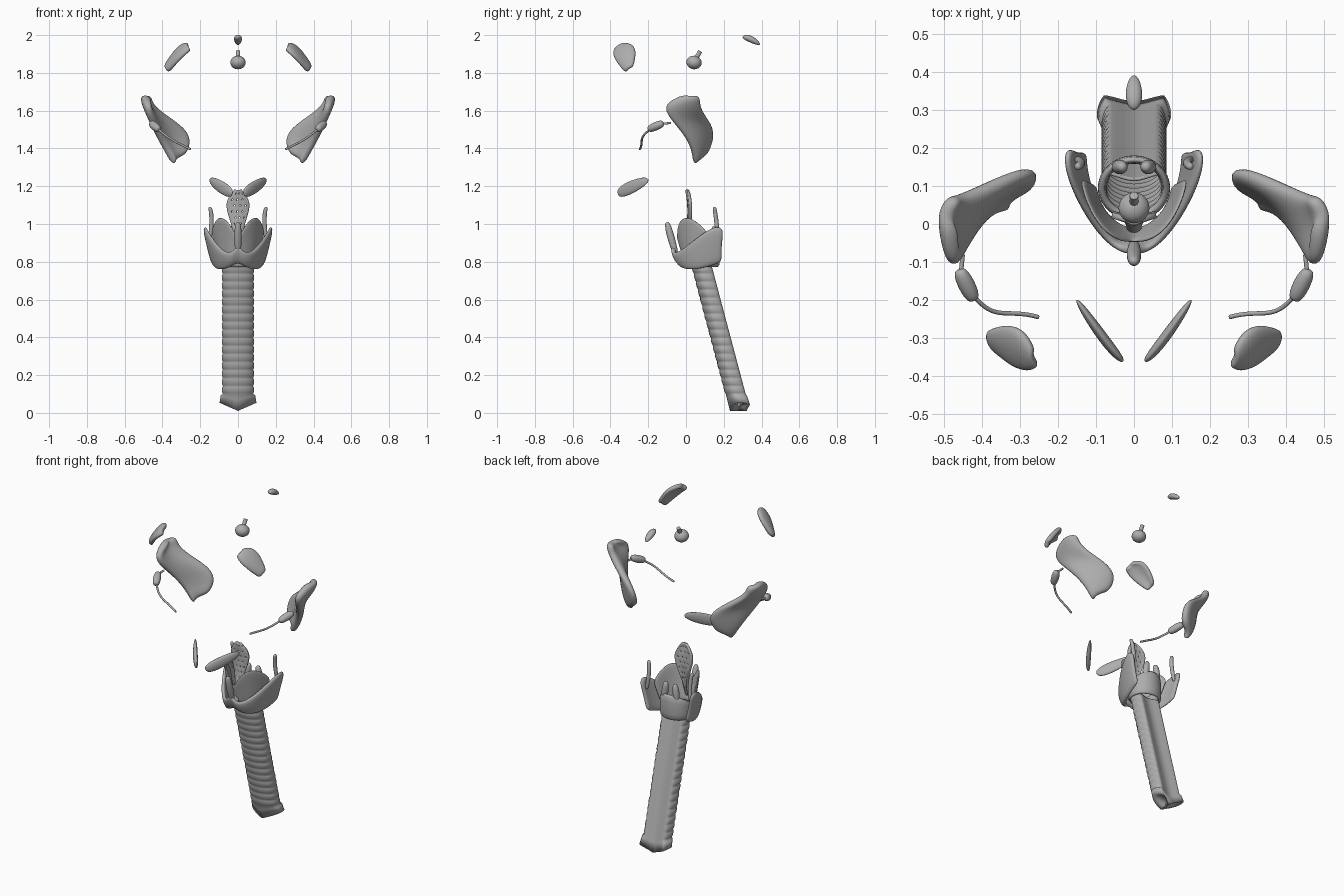
import bpy
import bmesh
import math
from mathutils import Vector

cube = bpy.data.objects.get("Cube")
if cube:
    bpy.data.objects.remove(cube, do_unlink=True)

grey = bpy.data.materials.new("soft_grey")
grey.use_nodes = True
grey.diffuse_color = (0.42, 0.42, 0.42, 1)
grey.node_tree.nodes["Principled BSDF"].inputs["Base Color"].default_value = grey.diffuse_color


def curve(points, t):
    """Smooth curve through a few evenly spaced points."""
    last = len(points) - 1
    total = Vector((0, 0, 0))
    for i, point in enumerate(points):
        weight = math.prod((t * last - j) / (i - j) for j in range(last + 1) if j != i)
        total += Vector(point) * weight
    return total


def circle(count):
    return [math.tau * k / count for k in range(count)]


def loft(name, rows, closed=False, caps=False, mirror=False, thickness=0, offset=0, levels=0, hole=None):
    """Skin rows of points, then mirror, thicken and round the result."""
    bm = bmesh.new()
    grid = [[bm.verts.new(point) for point in row] for row in rows]
    columns = len(grid[0])
    for i, (row, following) in enumerate(zip(grid, grid[1:])):
        for j in range(columns if closed else columns - 1):
            if hole and hole(i, j):
                continue
            k = (j + 1) % columns
            bm.faces.new((row[j], row[k], following[k], following[j]))
    if caps:
        bm.faces.new(grid[0])
        bm.faces.new(grid[-1])
    bmesh.ops.recalc_face_normals(bm, faces=bm.faces)
    mesh = bpy.data.meshes.new(name)
    bm.to_mesh(mesh)
    bm.free()
    mesh.materials.append(grey)
    mesh.shade_smooth()
    part = bpy.data.objects.new(name, mesh)
    bpy.context.collection.objects.link(part)
    if mirror:
        part.modifiers.new("mirror", "MIRROR")
    if thickness:
        solid = part.modifiers.new("thickness", "SOLIDIFY")
        solid.thickness = thickness
        solid.offset = offset
    if levels:
        rounding = part.modifiers.new("rounding", "SUBSURF")
        rounding.levels = rounding.render_levels = levels


def tube(name, path, radius, taper=1.0, flat=1.0, mirror=False, steps=12):
    """Rounded rod along a curve: taper zero keeps its width, one makes an ellipsoid."""
    overall = Vector(path[-1]) - Vector(path[0])
    steep = abs(overall.normalized().z) > 0.8
    reference = Vector((0, 1, 0)) if steep else Vector((0, 0, 1))
    angles = [math.pi * k / steps for k in range(steps + 1)]
    centres = [curve(path, (1 - math.cos(a)) / 2) for a in angles]
    rows = []
    for i, (angle, centre) in enumerate(zip(angles, centres)):
        along = (centres[min(i + 1, steps)] - centres[max(i - 1, 0)]).normalized()
        side = along.cross(reference).normalized()
        up = side.cross(along)
        size = radius * max(0.1, abs(math.sin(angle)) ** taper)
        rows.append([centre + size * (side * flat * math.cos(a) + up * math.sin(a)) for a in circle(12)])
    loft(name, rows, closed=True, caps=True, mirror=mirror, levels=1)


def sheet(name, first, second, thickness, bulge=(0, 0, 0), length=8, width=3):
    """Mirrored curved plate spanning two edge curves, bulging between them."""
    rows = []
    for j in range(width + 1):
        v = j / width
        push = Vector(bulge) * math.sin(math.pi * v)
        rows.append([curve(first, i / length).lerp(curve(second, i / length), v) + push
                     for i in range(length + 1)])
    loft(name, rows, mirror=True, thickness=thickness, levels=2)


# Windpipe: ringed front, flat back, flared forked foot
def windpipe_row(height, bump=0.0, flare=0.0, shrink=1.0):
    row = []
    middle = 0.29 - 0.265 * height
    for angle in circle(40):
        s, c = math.sin(angle), math.cos(angle)
        swell = 1 + bump if s < 0.5 else 1
        x = 0.08 * c * swell * (1 + flare)
        back = min(1, 1.7 * s) - 0.3 * s ** 6
        y = 0.053 * (back if s > 0 else s * swell)
        fork = flare * (2 * abs(x) - 0.02)
        row.append((x * shrink, middle + y * shrink, height + fork))
    return row


rings = 16
rows = []
for i in range(rings * 6 + 1):
    fraction = i / (rings * 6)
    ridge = abs(math.sin(math.pi * rings * fraction)) ** 0.7
    rows.append(windpipe_row(0.78 - 0.68 * fraction, bump=0.07 * ridge))
rows.append(windpipe_row(0.07, flare=0.14))
for shrink in (1, 0.6, 0.02):
    rows.append(windpipe_row(0.015, flare=0.22, shrink=shrink))
loft("windpipe", rows, closed=True, thickness=0.008, offset=-1)

# Ring cartilage: low in front, tall behind
rows = []
for fraction in (0, 0.5, 1):
    row = []
    for angle in circle(24):
        s = math.sin(angle)
        rise = fraction * (0.11 + 0.05 * s)
        row.append((0.085 * math.cos(angle), 0.095 + 0.075 * s, 0.77 + rise))
    rows.append(row)
loft("ring_cartilage", rows, closed=True, thickness=0.022, levels=1)
tube("pyramid_cartilages", [(0.045, 0.15, 0.88), (0.03, 0.15, 0.99)], 0.02, taper=0.6, mirror=True)

# Shield cartilage: V-shaped band with a front prominence and two rear horns
sheet("shield_cartilage",
      [(0, -0.07, 0.9), (0.08, -0.03, 0.86), (0.16, 0.1, 0.96), (0.17, 0.2, 0.97)],
      [(0, -0.03, 0.8), (0.08, 0.02, 0.76), (0.12, 0.11, 0.77), (0.13, 0.19, 0.8)],
      thickness=0.024, bulge=(0, -0.006, -0.01))
tube("shield_prominence", [(0, -0.05, 0.83), (0, -0.08, 0.93), (0, -0.1, 1.01)], 0.02, taper=0.6)
tube("shield_horns", [(0.15, 0.17, 0.92), (0.14, 0.16, 1.02), (0.15, 0.15, 1.09)], 0.012,
     taper=0.3, mirror=True)

# Inner membrane rising in two rounded lobes
sheet("inner_membrane",
      [(0, -0.045, 0.92), (0.06, -0.03, 1.02), (0.11, 0.03, 1.03), (0.14, 0.12, 0.95)],
      [(0, -0.01, 0.82), (0.04, 0, 0.82), (0.08, 0.04, 0.82), (0.1, 0.1, 0.82)],
      thickness=0.012)


# Leaf cartilage: narrow stem, broad tip, scattered pores
def pore(i, j):
    on_blade = 16 < i < 42 and 1 < j < 15
    return on_blade and i % 4 == 1 and (j + i // 4 * 2) % 4 == 1


rows = []
for i in range(45):
    u = i / 44
    half_width = 0.012 + 0.046 * math.sin(math.pi * u ** 2.6)
    depth = 0.045 * math.sin(2.3 * u) - 0.03
    across = [j / 8 - 1 for j in range(17)]
    rows.append([(half_width * a, depth + 0.01 * a * a, 0.83 + 0.35 * u) for a in across])
loft("leaf_cartilage", rows, thickness=0.016, hole=pore)

# Under-tongue glands: upright tapering blades
tube("under_tongue_glands", [(0.03, -0.36, 1.16), (0.08, -0.3, 1.19), (0.15, -0.2, 1.235)], 0.035,
     taper=0.8, flat=0.4, mirror=True)

# Cheek glands with side lobes and ducts
sheet("cheek_glands",
      [(0.47, -0.01, 1.68), (0.47, -0.11, 1.6), (0.43, -0.02, 1.48), (0.33, 0.04, 1.31)],
      [(0.47, 0.07, 1.68), (0.4, 0.1, 1.58), (0.28, 0.14, 1.5), (0.27, 0.1, 1.37)],
      thickness=0.045, bulge=(0.03, 0, 0))
tube("side_lobes", [(0.46, -0.12, 1.535), (0.42, -0.2, 1.5)], 0.023, taper=0.5, mirror=True)
tube("duct_links", [(0.45, -0.08, 1.535), (0.455, -0.13, 1.53)], 0.006, taper=0, mirror=True)
tube("cheek_ducts", [(0.42, -0.19, 1.5), (0.37, -0.23, 1.46), (0.32, -0.235, 1.43), (0.25, -0.245, 1.395)],
     0.006, taper=0, mirror=True)

# Tear glands: thin curved plates
sheet("tear_glands",
      [(0.25, -0.37, 1.92), (0.3, -0.38, 1.88), (0.37, -0.32, 1.8)],
      [(0.26, -0.33, 1.945), (0.31, -0.27, 1.93), (0.38, -0.28, 1.83)],
      thickness=0.028, bulge=(0.01, 0, 0.01))

# Round gland on a stalk, and the small cone gland at the very top
tube("stalk_gland", [(0, 0.035, 1.82), (0, 0.05, 1.89)], 0.043)
tube("gland_stalk", [(0, 0.05, 1.87), (0, 0.075, 1.915)], 0.012, taper=0)
tube("cone_gland", [(0, 0.3, 1.99), (0, 0.34, 1.98), (0, 0.39, 1.95)], 0.018, flat=1.25)
